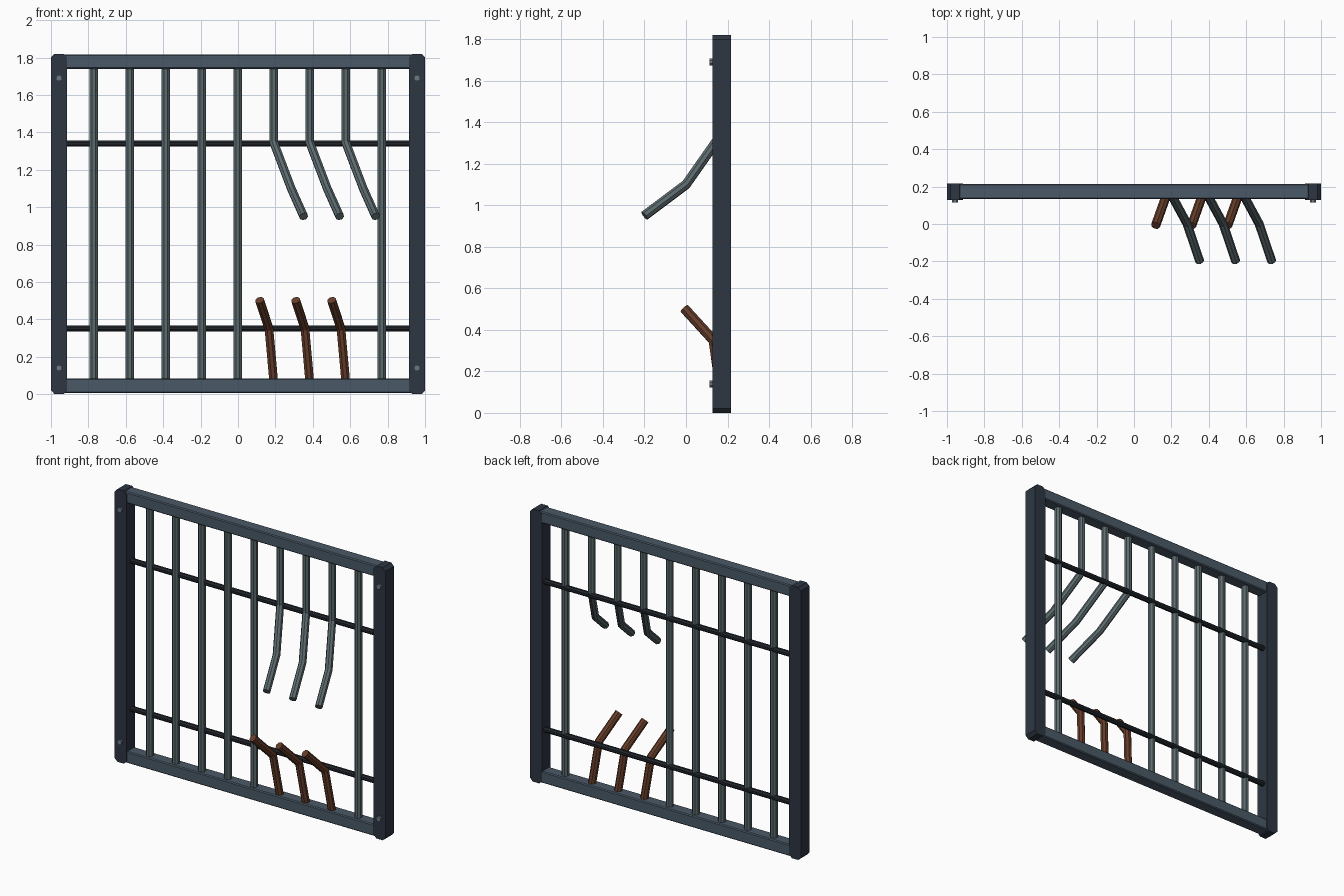
import bpy, bmesh, math
from mathutils import Vector

old = bpy.data.objects.get("Cube")
if old:
    bpy.data.objects.remove(old, do_unlink=True)


def material(name, srgb):
    col = [(c / 255 / 12.92) if c < 11 else ((c / 255 + 0.055) / 1.055) ** 2.4 for c in srgb] + [1]
    m = bpy.data.materials.new(name)
    m.use_nodes = True
    m.diffuse_color = col
    m.node_tree.nodes["Principled BSDF"].inputs["Base Color"].default_value = col
    return m


post_mat = material("dark slate", (45, 54, 66))
beam_mat = material("slate blue", (74, 89, 103))
rod_mat = material("near black", (33, 38, 44))
bar_mat = material("grey steel", (92, 107, 111))
rust_mat = material("rust brown", (102, 61, 42))
bolt_mat = material("bolt grey", (108, 120, 130))


def finish(bm, name, mat):
    bmesh.ops.recalc_face_normals(bm, faces=bm.faces[:])
    me = bpy.data.meshes.new(name)
    bm.to_mesh(me)
    bm.free()
    me.materials.append(mat)
    ob = bpy.data.objects.new(name, me)
    bpy.context.collection.objects.link(ob)
    return ob


def box(name, lo, hi, mat, bevel, axis):
    """Box whose edges along one axis are chamfered."""
    bm = bmesh.new()
    bmesh.ops.create_cube(bm, size=1)
    lo, hi = Vector(lo), Vector(hi)
    for v in bm.verts:
        v.co = (lo + hi) / 2 + v.co * (hi - lo)
    edges = [e for e in bm.edges
             if abs((e.verts[0].co - e.verts[1].co).normalized()[axis]) > 0.9]
    bmesh.ops.bevel(bm, geom=edges, offset=bevel, segments=1, affect='EDGES')
    return finish(bm, name, mat)


def tube(name, path, radius, mat, sides=8):
    """Faceted tube with mitred bends along a path."""
    pts = [Vector(p) for p in path]
    dirs = [(b - a).normalized() for a, b in zip(pts, pts[1:])]
    side = dirs[0].orthogonal().normalized()
    up = dirs[0].cross(side)
    bm = bmesh.new()
    ring = []
    for k in range(sides):
        a = 2 * math.pi * (k + 0.5) / sides
        ring.append(pts[0] + radius * (math.cos(a) * side + math.sin(a) * up))
    rings = [[bm.verts.new(c) for c in ring]]
    for i, d in enumerate(dirs):
        # slide the ring along the segment onto the next mitre plane
        n = (d + dirs[i + 1]).normalized() if i + 1 < len(dirs) else d
        ring = [c + d * ((pts[i + 1] - c).dot(n) / d.dot(n)) for c in ring]
        rings.append([bm.verts.new(c) for c in ring])
    for a, b in zip(rings, rings[1:]):
        for k in range(sides):
            j = (k + 1) % sides
            bm.faces.new((a[k], a[j], b[j], b[k]))
    bm.faces.new(rings[0])
    bm.faces.new(rings[-1])
    return finish(bm, name, mat)


# Frame: side posts with bolts, top and bottom beams
for label, s in (("left", 1), ("right", -1)):
    x0, x1 = sorted((s * 0.913, s * 1.0))
    box(label + "_post", (x0, 0.127, 0), (x1, 0.217, 1.82), post_mat, 0.02, 1)
    for pos, z in (("upper", 1.69), ("lower", 0.14)):
        tube(f"{label}_{pos}_bolt", [(s * 0.957, 0.14, z), (s * 0.957, 0.114, z)],
             0.018, bolt_mat)
box("top_beam", (-0.93, 0.134, 1.74), (0.93, 0.214, 1.816), beam_mat, 0.006, 0)
box("bottom_beam", (-0.93, 0.134, 0.006), (0.93, 0.214, 0.084), beam_mat, 0.006, 0)

# Horizontal rods behind the bars
for label, z in (("upper", 1.34), ("lower", 0.352)):
    tube(label + "_rod", [(-0.93, 0.182, z), (0.93, 0.182, z)], 0.018, rod_mat)

# Nine bars, three of them broken and bent
Y = 0.172
for i in range(9):
    x = -0.771 + i * 0.1925
    if i in (5, 6, 7):
        tube(f"bent_bar_{i}", [(x, Y, 1.76), (x, Y, 1.345), (x + 0.093, 0.0, 1.1),
                               (x + 0.16, -0.2, 0.95)], 0.024, bar_mat)
        tube(f"rusty_stub_{i}", [(x, Y, 0.06), (x - 0.026, 0.132, 0.35),
                                 (x - 0.076, -0.008, 0.503)], 0.025, rust_mat)
    else:
        tube(f"bar_{i}", [(x, Y, 0.06), (x, Y, 1.76)], 0.024, bar_mat)
